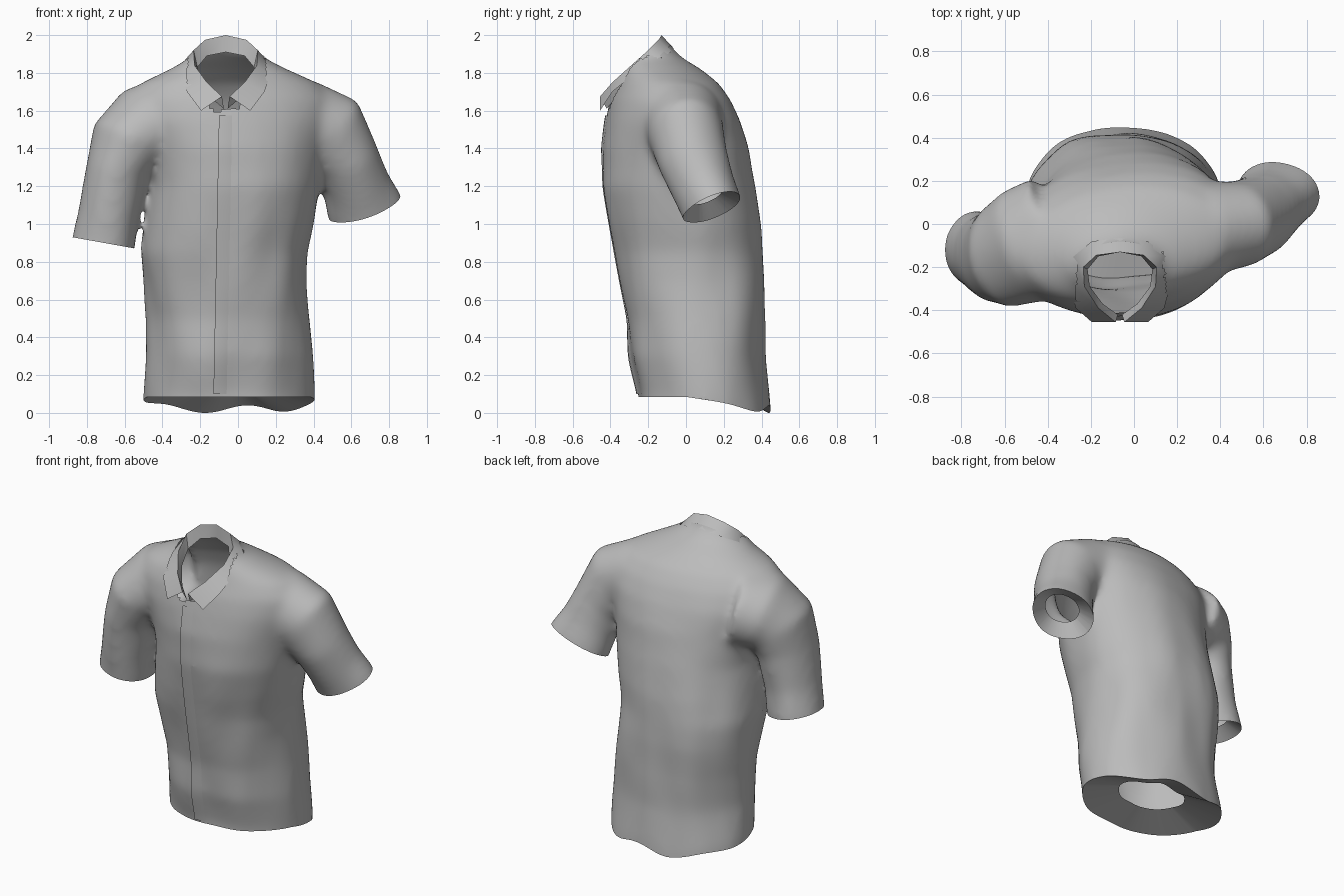
import bpy
import bmesh
import math
from mathutils import Vector, noise
from mathutils.bvhtree import BVHTree

if "Cube" in bpy.data.objects:
    bpy.data.objects.remove(bpy.data.objects["Cube"], do_unlink=True)

GREY = (0.5, 0.5, 0.5, 1.0)
cloth = bpy.data.materials.new("grey_cloth")
cloth.use_nodes = True
cloth.diffuse_color = GREY
cloth.node_tree.nodes["Principled BSDF"].inputs["Base Color"].default_value = GREY

SIDES = 40
CENTRE_X = -0.065


def make_object(name, bm, angle):
    mesh = bpy.data.meshes.new(name)
    bm.to_mesh(mesh)
    mesh.materials.append(cloth)
    obj = bpy.data.objects.new(name, mesh)
    bpy.context.collection.objects.link(obj)
    bpy.ops.object.select_all(action='DESELECT')
    obj.select_set(True)
    bpy.context.view_layer.objects.active = obj
    bpy.ops.object.shade_smooth_by_angle(angle=math.radians(angle))
    return obj


def rounded(value, power):
    return math.copysign(abs(value) ** power, value)


def add_ring(bm, centre, u, v, power=1.0):
    ring = []
    for i in range(SIDES):
        a = math.tau * i / SIDES
        ring.append(bm.verts.new(centre + u * rounded(math.cos(a), power)
                                 + v * rounded(math.sin(a), power)))
    return ring


def loft(bm, rings):
    """Closed skin over a list of rings."""
    for low, high in zip(rings, rings[1:]):
        for i in range(SIDES):
            j = (i + 1) % SIDES
            bm.faces.new((low[i], low[j], high[j], high[i]))
    bm.faces.new(rings[0][::-1])
    bm.faces.new(rings[-1])


def add_torso(bm, levels):
    rings = []
    for z, x0, x1, y0, y1 in levels:
        yaw = math.radians(7) if 1.3 < z < 1.78 else 0
        centre = Vector(((x0 + x1) / 2, (y0 + y1) / 2, z))
        u = Vector((math.cos(yaw), math.sin(yaw), 0))
        v = Vector((-u.y, u.x, 0))
        rings.append(add_ring(bm, centre, u * (x1 - x0) / 2, v * (y1 - y0) / 2,
                              0.92 if z < 1.6 else 1))
    loft(bm, rings)


def add_sleeve(bm, path):
    points = [Vector(p[:3]) for p in path]
    rings = []
    for i, (point, section) in enumerate(zip(points, path)):
        along = points[min(i + 1, len(path) - 1)] - points[max(i - 1, 0)]
        u = Vector((0, 1, 0)).cross(along).normalized()
        v = along.normalized().cross(u)
        rings.append(add_ring(bm, point, u * section[3], v * section[4]))
    loft(bm, rings)


def trim(bm, point, outward, inside):
    """Open an end by cutting the faces chosen by the rule."""
    faces = [f for f in bm.faces if inside(f.calc_center_median())]
    geom = set(faces)
    for f in faces:
        geom.update(f.edges)
        geom.update(f.verts)
    bmesh.ops.bisect_plane(bm, geom=list(geom), plane_co=point,
                           plane_no=Vector(outward).normalized(), clear_outer=True)


def turn_in(bm, scale, inward, inside):
    """Fold the chosen open edge inward as a facing."""
    edges = [e for e in bm.edges if e.is_boundary
             and inside((e.verts[0].co + e.verts[1].co) / 2)]
    made = bmesh.ops.extrude_edge_only(bm, edges=edges)["geom"]
    verts = [g for g in made if isinstance(g, bmesh.types.BMVert)]
    centre = sum((v.co for v in verts), Vector()) / len(verts)
    for v in verts:
        v.co = centre + (v.co - centre) * scale + Vector(inward)


# Torso levels: height, right, left, front, back
torso_levels = [
    (-0.1, -0.5, 0.4, -0.24, 0.46), (0.1, -0.5, 0.4, -0.25, 0.45),
    (0.3, -0.48, 0.39, -0.3, 0.42), (0.5, -0.48, 0.38, -0.31, 0.42),
    (0.7, -0.5, 0.37, -0.35, 0.42), (0.85, -0.52, 0.37, -0.38, 0.41),
    (1, -0.5, 0.4, -0.41, 0.4), (1.2, -0.47, 0.43, -0.44, 0.37),
    (1.4, -0.5, 0.46, -0.44, 0.33), (1.55, -0.57, 0.5, -0.42, 0.28),
    (1.66, -0.59, 0.51, -0.4, 0.23), (1.745, -0.52, 0.43, -0.37, 0.17),
    (1.82, -0.36, 0.26, -0.35, 0.08), (1.88, -0.26, 0.14, -0.35, -0.02),
    (1.95, -0.22, 0.1, -0.35, -0.09), (2.1, -0.22, 0.1, -0.35, -0.09)]

# Sleeve sections: centre, then the two half widths
right_path = [
    (-0.36, -0.04, 1.53, 0.24, 0.28), (-0.5, -0.1, 1.5, 0.235, 0.275),
    (-0.59, -0.14, 1.42, 0.205, 0.25), (-0.64, -0.15, 1.28, 0.165, 0.22),
    (-0.685, -0.14, 1.05, 0.16, 0.19), (-0.71, -0.12, 0.9, 0.17, 0.185),
    (-0.74, -0.12, 0.78, 0.165, 0.18)]
left_path = [
    (0.32, -0.02, 1.545, 0.23, 0.22), (0.49, 0, 1.48, 0.225, 0.2),
    (0.58, 0.04, 1.33, 0.175, 0.185), (0.63, 0.09, 1.2, 0.18, 0.17),
    (0.67, 0.14, 1.09, 0.2, 0.165), (0.71, 0.18, 0.98, 0.2, 0.16)]

# Body: torso and sleeves fused into one skin and softened
bm = bmesh.new()
add_torso(bm, torso_levels)
add_sleeve(bm, right_path)
add_sleeve(bm, left_path)
bmesh.ops.recalc_face_normals(bm, faces=bm.faces[:])
shirt = make_object("shirt_body", bm, 60)
bm.free()
remesh = shirt.modifiers.new("fuse", 'REMESH')
remesh.mode = 'VOXEL'
remesh.voxel_size = 0.02
soften = shirt.modifiers.new("soften", 'SMOOTH')
soften.factor = 0.5
soften.iterations = 22

bm = bmesh.new()
bm.from_object(shirt, bpy.context.evaluated_depsgraph_get())
shirt.modifiers.clear()

# Soft drape folds, running mostly up and down
bm.normal_update()
for vert in bm.verts:
    p = vert.co
    crease = noise.noise(Vector((p.x * 5, p.y * 5, p.z * 2)))
    p += vert.normal * 0.018 * crease * max(0, min(1, 1.7 - p.z))

# Openings: waist, cuffs and neck
trim(bm, (0, 0, 0.085), (0, 0, -1), lambda c: c.z < 0.3)
trim(bm, (-0.71, -0.12, 0.9), (-0.18, 0, -1), lambda c: c.x < -0.53 and c.z < 1)
trim(bm, (0.67, 0.14, 1.09), (0.33, 0.4, -1), lambda c: c.x > 0.455 and c.z < 1.3)
trim(bm, (0, -0.13, 1.9), (0, -1.04, 1),
     lambda c: abs(c.x - CENTRE_X) < min(0.19, 0.03 + (c.z - 1.6) * 0.9))

# Wavy hem, longer at the back
for vert in bm.verts:
    p = vert.co
    fade = max(0, 1 - (p.z - 0.085) / 0.25)
    back = max(0, min(1, p.y / 0.4))
    p.z -= fade * back * (0.065 + 0.02 * math.sin(p.x * 14 + 4))
lowest = min(v.co.z for v in bm.verts)
for vert in bm.verts:
    vert.co.z -= lowest * max(0, 1 - vert.co.z)
tree = BVHTree.FromBMesh(bm)

# Facings turned in at the waist and cuffs
turn_in(bm, 0.47, (0, 0, 0.07), lambda c: c.z < 0.3)
turn_in(bm, 0.55, (0.01, 0, 0.07), lambda c: c.x < -0.5 and 0.7 < c.z < 1.1)
turn_in(bm, 0.55, (-0.02, -0.03, 0.06), lambda c: c.x > 0.45 and 0.9 < c.z < 1.3)
bmesh.ops.recalc_face_normals(bm, faces=bm.faces[:])
bm.to_mesh(shirt.data)
bm.free()
bpy.ops.object.shade_smooth_by_angle(angle=math.radians(60))

# Button placket: thin strip laid on the chest
bm = bmesh.new()
rows = []
STEPS = 60
for i in range(STEPS + 1):
    t = i / STEPS
    z = 0.1 + 1.5 * t
    row = []
    for j, lift in enumerate((0.0095, 0.008, 0.001)):
        x = -0.13 + 0.03 * t + 0.035 * j
        hit = tree.ray_cast(Vector((x, -2, z)), Vector((0, 1, 0)))[0]
        if hit and hit.y < 0:
            row.append(bm.verts.new((x, hit.y - lift, z)))
    if len(row) == 3:
        rows.append(row)
for low, high in zip(rows, rows[1:]):
    for j in range(2):
        bm.faces.new((low[j], low[j + 1], high[j + 1], high[j]))
make_object("button_placket", bm, 40)
bm.free()

# Collar half profiles from the middle back to the front: stand, fold, flap edge
stand = [(0, -0.13, 1.91), (0.1, -0.15, 1.89), (0.15, -0.21, 1.83),
         (0.14, -0.29, 1.75), (0.08, -0.37, 1.67), (0.01, -0.42, 1.61)]
fold = [(0, -0.13, 2), (0.11, -0.145, 1.975), (0.17, -0.2, 1.92),
        (0.165, -0.29, 1.84), (0.1, -0.39, 1.75), (0.02, -0.455, 1.675)]
flap = [(0, -0.065, 1.93), (0.13, -0.08, 1.91), (0.215, -0.15, 1.87),
        (0.235, -0.28, 1.79), (0.205, -0.39, 1.7), (0.13, -0.455, 1.6)]

bm = bmesh.new()
lines = []
for half in (stand, fold, flap):
    full = [(-x, y, z) for x, y, z in half[:0:-1]] + half
    lines.append([bm.verts.new((x + CENTRE_X, y, z)) for x, y, z in full])
for inner, outer in zip(lines, lines[1:]):
    for i in range(len(inner) - 1):
        bm.faces.new((inner[i], inner[i + 1], outer[i + 1], outer[i]))
bmesh.ops.recalc_face_normals(bm, faces=bm.faces[:])
make_object("collar", bm, 40)
bm.free()
